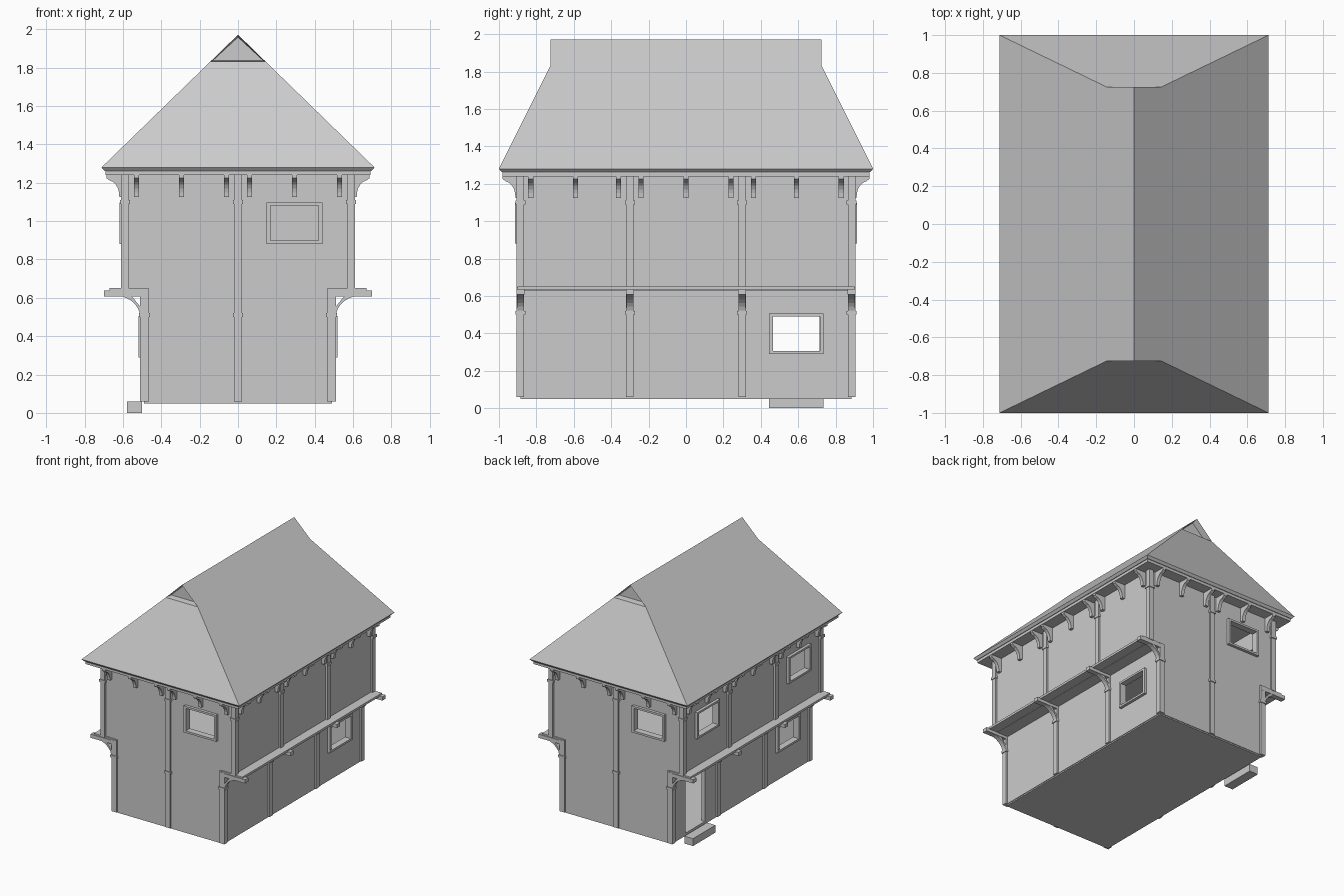
import bpy, bmesh
from math import pi, cos, sin
from mathutils import Matrix

if "Cube" in bpy.data.objects:
    bpy.data.objects.remove(bpy.data.objects["Cube"])

# Wall directions: d = distance outward, t = position along the wall
RIGHT, BACK, LEFT, FRONT = 0, pi / 2, pi, -pi / 2


def prism(bm, profile, t, width, ang=0):
    """Extrude a (d, z) profile across width, centred at t, facing ang."""
    rot = Matrix.Rotation(ang, 4, 'Z')
    rows = [[bm.verts.new(rot @ Matrix.Translation((d, t + s * width / 2, z)).translation)
             for d, z in profile] for s in (-1, 1)]
    n = len(profile)
    bm.faces.new(rows[0])
    bm.faces.new(rows[1][::-1])
    for i in range(n):
        j = (i + 1) % n
        bm.faces.new((rows[0][j], rows[0][i], rows[1][i], rows[1][j]))


def box(bm, d0, d1, t0, t1, z0, z1, ang=0):
    prism(bm, [(d0, z0), (d1, z0), (d1, z1), (d0, z1)], (t0 + t1) / 2, t1 - t0, ang)


def finish(bm, name):
    bmesh.ops.recalc_face_normals(bm, faces=bm.faces)
    me = bpy.data.meshes.new(name)
    bm.to_mesh(me)
    bm.free()
    ob = bpy.data.objects.new(name, me)
    bpy.context.collection.objects.link(ob)
    return ob


def one_box(name, *a):
    bm = bmesh.new()
    box(bm, *a)
    return finish(bm, name)


def cut(ob, *a):
    """Subtract a box from ob."""
    tool = one_box("cutter", *a)
    tool.hide_render = True
    m = ob.modifiers.new("cut", 'BOOLEAN')
    m.operation, m.solver, m.object = 'DIFFERENCE', 'EXACT', tool
    bpy.context.view_layer.objects.active = ob
    bpy.ops.object.modifier_apply(modifier=m.name)
    bpy.data.objects.remove(tool)


# Hollow storeys
lower = one_box("lower_storey", -.495, .495, -.89, .89, .06, .64)
upper = one_box("upper_storey", -.595, .595, -.89, .89, .63, 1.25)
cut(lower, -.465, .465, -.86, .86, .075, .62)
cut(upper, -.565, .565, -.86, .86, .65, 1.23)
one_box("base", -.49, .49, -.885, .885, .05, .065)

# Windows: storey, wall distance, centre t, centre z, direction
windows = [(lower, .495, .59, .398, RIGHT), (lower, .495, .59, .398, LEFT),
           (upper, .595, .59, .99, LEFT), (upper, .595, -.59, .99, LEFT),
           (upper, .89, .295, .99, FRONT), (upper, .89, .295, .99, BACK)]
bm = bmesh.new()
for ob, d, t, z, ang in windows:
    w, h, b = .146, .108, .02
    cut(ob, d - .1, d + .1, t - w + .01, t + w - .01, z - h + .008, z + h - .008, ang)
    for s in (-1, 1):
        a = sorted((t + s * w, t + s * (w - b)))
        box(bm, d - .03, d + .023, *a, z - h, z + h, ang)
        c = sorted((z + s * h, z + s * (h - b + .004)))
        box(bm, d - .03, d + .023, t - w + b, t + w - b, *c, ang)
finish(bm, "window_frames")

# Door opening and step
cut(lower, .4, .6, -.715, -.465, .075, .53, LEFT)
one_box("door_step", .5, .578, -.735, -.445, 0, .06, LEFT)

# Timber posts with collars
bm = bmesh.new()


def post(x0, x1, y0, y1, z0, z1, collar):
    box(bm, x0, x1, y0, y1, z0, z1)
    e = .006
    box(bm, x0 - e, x1 + e, y0 - e, y1 + e, collar, collar + .02)


for sy in (-1, 1):
    for sx in (-1, 1):
        ys = sorted((sy * .865, sy * .905))
        post(*sorted((sx * .465, sx * .51)), *ys, .06, .648, .5)
        post(*sorted((sx * .57, sx * .61)), *ys, .645, 1.245, 1.09)
        mid = (sy * .3 - .02, sy * .3 + .02)
        post(*sorted((sx * .48, sx * .51)), *mid, .06, .64, .5)
        post(*sorted((sx * .58, sx * .61)), *mid, .645, 1.245, 1.09)
    ys = sorted((sy * .875, sy * .905))
    post(-.02, .02, *ys, .06, .645, .5)
    post(-.02, .02, *ys, .64, 1.245, 1.09)
finish(bm, "posts")

# Side ledges, their carrying beams and curved braces
ledge, beams, braces = bmesh.new(), bmesh.new(), bmesh.new()
arc = [i * pi / 2 / 8 for i in range(9)]
brace = [(.655 - .145 * cos(a), .5 + .115 * sin(a)) for a in arc]
brace += [(.56, .615), (.54, .592), (.525, .572), (.505, .55)]
for ang in (RIGHT, LEFT):
    box(ledge, .48, .67, -.9, .9, .632, .65, ang)
    for t in (-.885, -.3, .3, .885):
        box(beams, .48, .698, t - .021, t + .021, .608, .638, ang)
        prism(braces, brace, t, .036, ang)
finish(ledge, "side_ledges")
finish(beams, "ledge_beams")
finish(braces, "ledge_braces")

# Curved eave brackets, profile relative to the wall face
curve = [(0, 1.245), (.095, 1.245), (.095, 1.225), (.08, 1.214), (.06, 1.205),
         (.045, 1.19), (.034, 1.17), (.029, 1.15), (.027, 1.125), (.0, 1.125)]
bm = bmesh.new()
side_t = [-.83, -.59, -.36, -.24, 0, .24, .36, .59, .83]
front_t = [-.53, -.295, -.06, .06, .295, .53]
for angs, d, ts in (((RIGHT, LEFT), .592, side_t), ((FRONT, BACK), .885, front_t)):
    for ang in angs:
        for t in ts:
            prism(bm, [(d + x, z) for x, z in curve], t, .027, ang)
finish(bm, "eave_brackets")
one_box("eave_plate", -.69, .69, -.98, .98, 1.24, 1.27)

# Roof: half hips with a small recessed gable at each end
bm = bmesh.new()


def ring(x, y, z):
    return [bm.verts.new((sx * x, sy * y, z)) for sx, sy in ((-1, -1), (1, -1), (1, 1), (-1, 1))]


under = ring(.695, .985, 1.262)
eave = ring(.712, 1.0, 1.28)
hip = ring(.144, .725, 1.832)
ridge = [bm.verts.new((0, y, 1.972)) for y in (-.725, .725)]
bm.faces.new(under[::-1])
for i in range(4):
    j = (i + 1) % 4
    bm.faces.new((under[i], under[j], eave[j], eave[i]))
for i in (0, 2):
    bm.faces.new((eave[i], eave[i + 1], hip[i + 1], hip[i]))
bm.faces.new((eave[1], eave[2], hip[2], ridge[1], ridge[0], hip[1]))
bm.faces.new((eave[3], eave[0], hip[0], ridge[0], ridge[1], hip[3]))
gables = [bm.faces.new((hip[0], hip[1], ridge[0])), bm.faces.new((hip[2], hip[3], ridge[1]))]
bmesh.ops.recalc_face_normals(bm, faces=bm.faces)
bmesh.ops.inset_individual(bm, faces=gables, thickness=.013, depth=-.05)
finish(bm, "roof")
